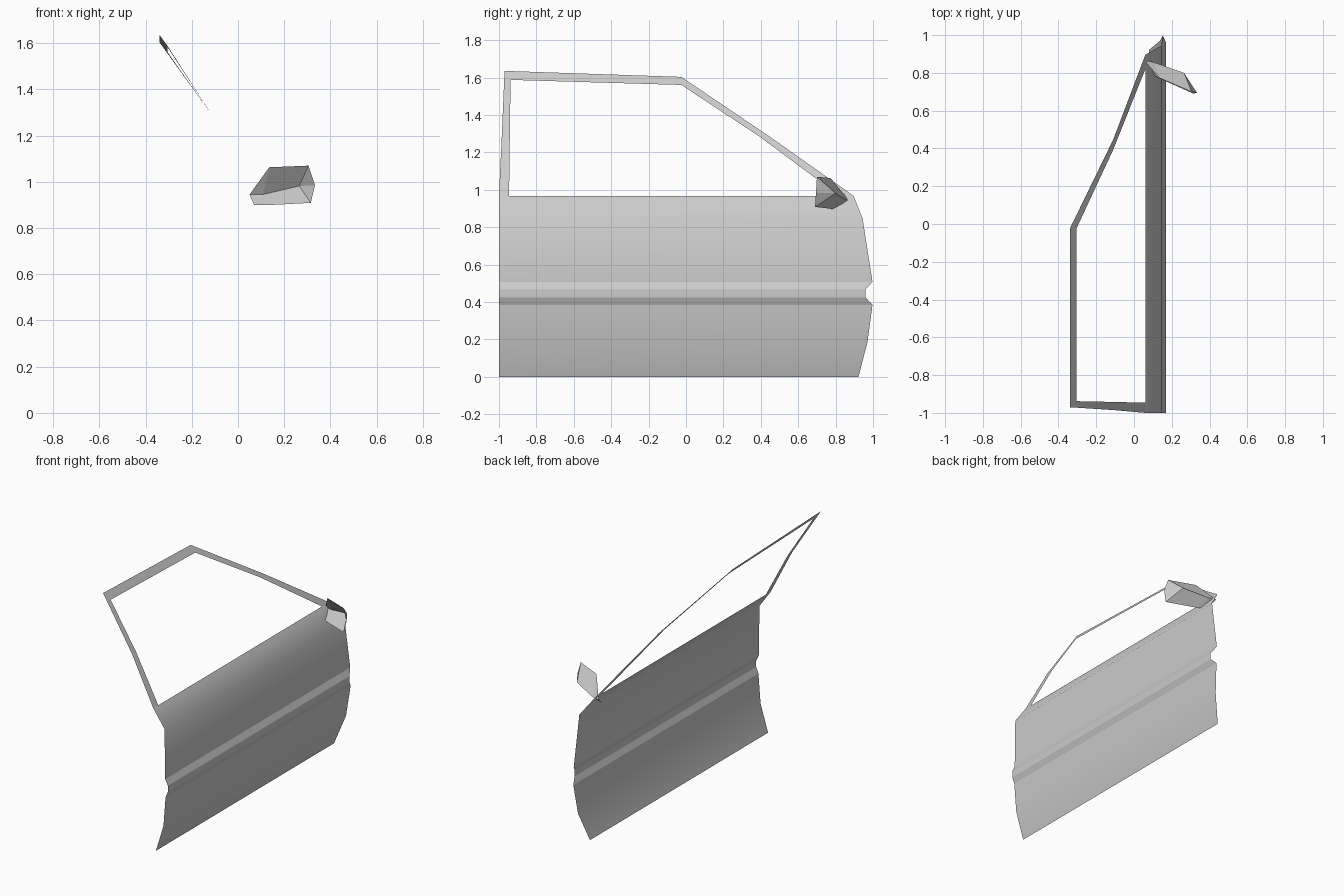
import bpy
import bmesh
import math

old = bpy.data.objects.get("Cube")
if old:
    bpy.data.objects.remove(old, do_unlink=True)

# One plain grey paint
paint = bpy.data.materials.new("grey_paint")
paint.use_nodes = True
GREY = (0.6, 0.6, 0.6, 1.0)
paint.diffuse_color = GREY
paint.node_tree.nodes["Principled BSDF"].inputs["Base Color"].default_value = GREY


def make_object(name, verts, faces, smooth_angle=None, sharp=None):
    """Build a sheet part; sharp(edge) picks extra creased edges."""
    bm = bmesh.new()
    vs = [bm.verts.new(v) for v in verts]
    for f in faces:
        bm.faces.new([vs[i] for i in f])
    mesh = bpy.data.meshes.new(name)
    bm.to_mesh(mesh)
    bm.free()
    mesh.materials.append(paint)
    obj = bpy.data.objects.new(name, mesh)
    bpy.context.collection.objects.link(obj)
    if smooth_angle:
        bpy.ops.object.select_all(action='DESELECT')
        obj.select_set(True)
        bpy.context.view_layer.objects.active = obj
        bpy.ops.object.shade_smooth_by_angle(angle=math.radians(smooth_angle))
    if sharp:
        bm = bmesh.new()
        bm.from_mesh(mesh)
        for e in bm.edges:
            if sharp(e):
                e.smooth = False
        bm.to_mesh(mesh)
        bm.free()
    return obj


def strip(left, right):
    """Quads between two point rows of equal length, facing +x."""
    n = len(left)
    faces = [(i, n + i, n + i + 1, i + 1) for i in range(n - 1)]
    return left + right, faces


# Door skin: section (x, z) with the y of its front edge
section = [
    (0.08, 0.0, 0.922), (0.137, 0.185, 0.97), (0.153, 0.385, 0.997),
    (0.17, 0.425, 0.96), (0.17, 0.468, 0.96), (0.15, 0.508, 0.997),
    (0.145, 0.848, 0.944), (0.06, 0.968, 0.896),
]
rear = [(x, -1.0, z) for x, z, y in section]
front = [(x, y, z) for x, z, y in section]


def on_rib(e):
    a, b = e.verts
    return abs(a.co.z - b.co.z) < 0.001 and 0.38 < a.co.z < 0.52


make_object("door_skin", *strip(rear, front), smooth_angle=50, sharp=on_rib)

# Window frame: one band swept from rear post over the roof to front pillar
outer = [
    (0.06, -1.0, 0.968), (-0.11, -0.985, 1.285), (-0.34, -0.97, 1.636),
    (-0.34, -0.025, 1.604), (-0.11, 0.447, 1.285), (0.06, 0.896, 0.968),
]
inner = [
    (0.06, -0.946, 0.968), (-0.11, -0.942, 1.285), (-0.305, -0.938, 1.588),
    (-0.305, -0.025, 1.561), (-0.11, 0.393, 1.285), (0.06, 0.82, 0.968),
]
make_object("window_frame", *strip(outer, inner), smooth_angle=30)

# Wing mirror: hollow wedge shell, open towards the rear
mirror_points = [
    (0.305, 0.70, 1.07),     # 0 outer top
    (0.333, 0.695, 0.985),   # 1 outer middle
    (0.315, 0.69, 0.909),    # 2 outer bottom
    (0.265, 0.80, 0.982),    # 3 ridge, outer end
    (0.108, 0.855, 0.945),   # 4 ridge, inner end
    (0.135, 0.773, 1.063),   # 5 inner top
    (0.125, 0.775, 0.899),   # 6 inner bottom
    (0.07, 0.81, 0.899),     # 7 mount bottom
    (0.05, 0.87, 0.945),     # 8 mount tip
]
mirror_faces = [
    (0, 3, 4, 5), (3, 2, 6, 4), (0, 1, 3), (1, 2, 3),
    (5, 4, 8), (4, 7, 8), (4, 6, 7),
]
make_object("wing_mirror", mirror_points, mirror_faces)
